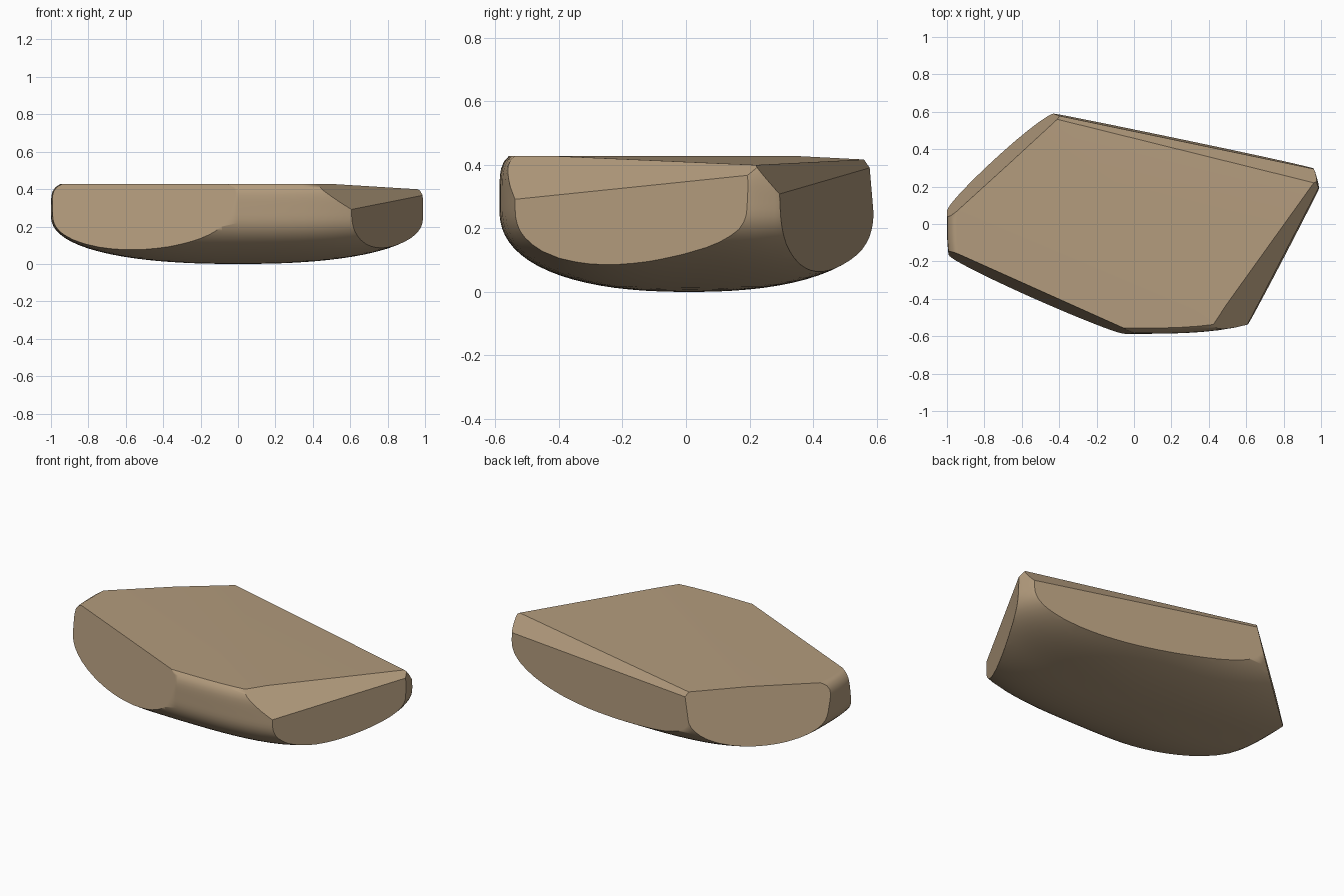
import bpy
import bmesh
from math import radians
from mathutils import Vector

default_cube = bpy.data.objects.get("Cube")
if default_cube:
    bpy.data.objects.remove(default_cube, do_unlink=True)

CENTRE = Vector((0, 0.01, 0.26))
RADIUS_X, RADIUS_Y = 1.0, 0.597
DEPTH_BELOW, HEIGHT_ABOVE = 0.26, 0.21


def pebble_point(direction):
    """Push a direction out to a rounded slab with a bowl-shaped underside."""
    d = direction.normalized()
    plan = (abs(d.x) ** 3 + abs(d.y) ** 3) ** (1 / 3)
    power = 6 if d.z > 0 else 2.35
    d /= (plan ** power + abs(d.z) ** power) ** (1 / power)
    height = HEIGHT_ABOVE if d.z > 0 else DEPTH_BELOW
    return CENTRE + Vector((d.x * RADIUS_X, d.y * RADIUS_Y, d.z * height))


def slice_off(bm, a, b, c):
    """Cut the body by the plane through three points and cap the cut."""
    a, b, c = Vector(a), Vector(b), Vector(c)
    normal = (b - a).cross(c - a).normalized()
    if normal.dot(CENTRE - a) > 0:
        normal.negate()
    geom = bm.verts[:] + bm.edges[:] + bm.faces[:]
    cut = bmesh.ops.bisect_plane(bm, geom=geom, dist=1e-5, plane_co=a,
                                 plane_no=normal, clear_outer=True)
    rim = [e for e in cut["geom_cut"] if isinstance(e, bmesh.types.BMEdge)]
    bmesh.ops.holes_fill(bm, edges=rim, sides=0)


# Rounded stone body
bm = bmesh.new()
bmesh.ops.create_uvsphere(bm, u_segments=72, v_segments=40, radius=1)
for v in bm.verts:
    v.co = pebble_point(v.co)

# Broken faces, each given by three points on it
cuts = {
    "front_left": ((-0.92, -0.17, 0.42), (-0.05, -0.56, 0.42), (-0.5, -0.41, 0.1)),
    "back_left": ((-0.97, 0.05, 0.42), (-0.42, 0.55, 0.42), (-0.73, 0.345, 0.15)),
    "back": ((-0.43, 0.585, 0.38), (0.97, 0.29, 0.38), (0, 0.505, 0.1)),
    "right": ((0.6, -0.55, 0.29), (0.99, 0.2, 0.38), (0.775, -0.23, 0.08)),
    "right_chamfer": ((0.42, -0.56, 0.42), (0.96, 0.22, 0.4), (0.6, -0.55, 0.29)),
    "back_chamfer": ((-0.42, 0.565, 0.413), (0.96, 0.22, 0.4), (0.98, 0.28, 0.32)),
    "top": ((0, 0, 0.428), (1, 0, 0.428), (0, 1, 0.428)),
    "top_slope": ((0, 0, 0.425), (1, 0, 0.405), (0, 1, 0.395)),
}
for points in cuts.values():
    slice_off(bm, *points)

bmesh.ops.remove_doubles(bm, verts=bm.verts, dist=0.002)
bmesh.ops.recalc_face_normals(bm, faces=bm.faces)
mesh = bpy.data.meshes.new("stone")
bm.to_mesh(mesh)
bm.free()
stone = bpy.data.objects.new("stone", mesh)
bpy.context.collection.objects.link(stone)

# Tan stone colour
tan = bpy.data.materials.new("tan_stone")
tan.use_nodes = True
colour = (0.45, 0.33, 0.205, 1)
tan.diffuse_color = colour
tan.node_tree.nodes["Principled BSDF"].inputs["Base Color"].default_value = colour
mesh.materials.append(tan)

# Soft shading with crisp broken edges
bpy.ops.object.select_all(action="DESELECT")
stone.select_set(True)
bpy.context.view_layer.objects.active = stone
bpy.ops.object.shade_smooth_by_angle(angle=radians(35))
weighted = stone.modifiers.new("even_shading", "WEIGHTED_NORMAL")
weighted.keep_sharp = True
